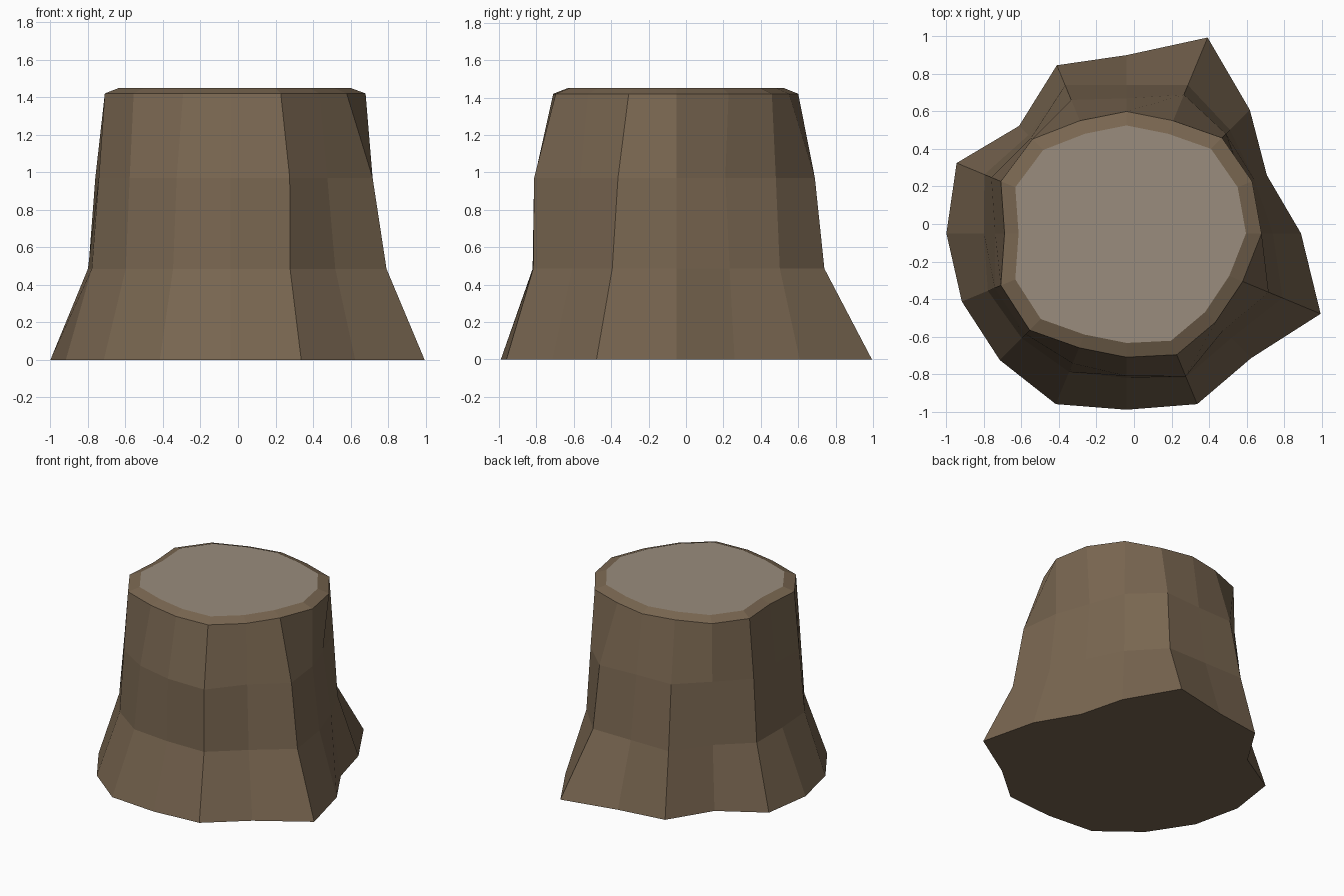
import bpy, bmesh
from math import cos, sin, pi

old = bpy.data.objects.get("Cube")
if old:
    bpy.data.objects.remove(old, do_unlink=True)


def material(name, rgb):
    mat = bpy.data.materials.new(name)
    mat.use_nodes = True
    color = (*rgb, 1.0)
    mat.diffuse_color = color
    mat.node_tree.nodes["Principled BSDF"].inputs["Base Color"].default_value = color
    return mat


bark = material("bark_brown", (0.19, 0.133, 0.081))
wood = material("cut_wood", (0.32, 0.265, 0.205))

# Trunk rings: height, then radii counter-clockwise from +x
CENTER = (-0.04, -0.05)
rim = [.72, .725, .72, .65, .65, .65, .71, .725,
       .65, .725, .73, .66, .66, .70, .67, .67]
rings = [
    (0.0, [.93, .81, .93, 1.13, .95, .97, .81, .98,
           .96, .95, .955, .985, .94, .985, .94, 1.12]),
    (0.485, [.78, .74, .78, .855, .79, .855, .74, .82,
             .76, .80, .79, .80, .77, .83, .79, .90]),
    (0.97, [.72, .68, .75, .80, .72, .77, .72, .78,
            .70, .76, .76, .75, .76, .825, .73, .82]),
    (1.42, rim),
    (1.45, [r * 0.885 for r in rim]),
]

bm = bmesh.new()
loops = []
for z, radii in rings:
    n = len(radii)
    loops.append([bm.verts.new((CENTER[0] + r * cos(2 * pi * i / n),
                                CENTER[1] + r * sin(2 * pi * i / n), z))
                  for i, r in enumerate(radii)])

# Bark sides and bevelled rim
for low, high in zip(loops, loops[1:]):
    for i in range(n):
        j = (i + 1) % n
        bm.faces.new((low[i], low[j], high[j], high[i]))

# Underside and cut top
bm.faces.new(loops[0][::-1])
bm.faces.new(loops[-1]).material_index = 1

mesh = bpy.data.meshes.new("tree_stump")
bm.to_mesh(mesh)
bm.free()
mesh.materials.append(bark)
mesh.materials.append(wood)
stump = bpy.data.objects.new("tree_stump", mesh)
bpy.context.collection.objects.link(stump)
